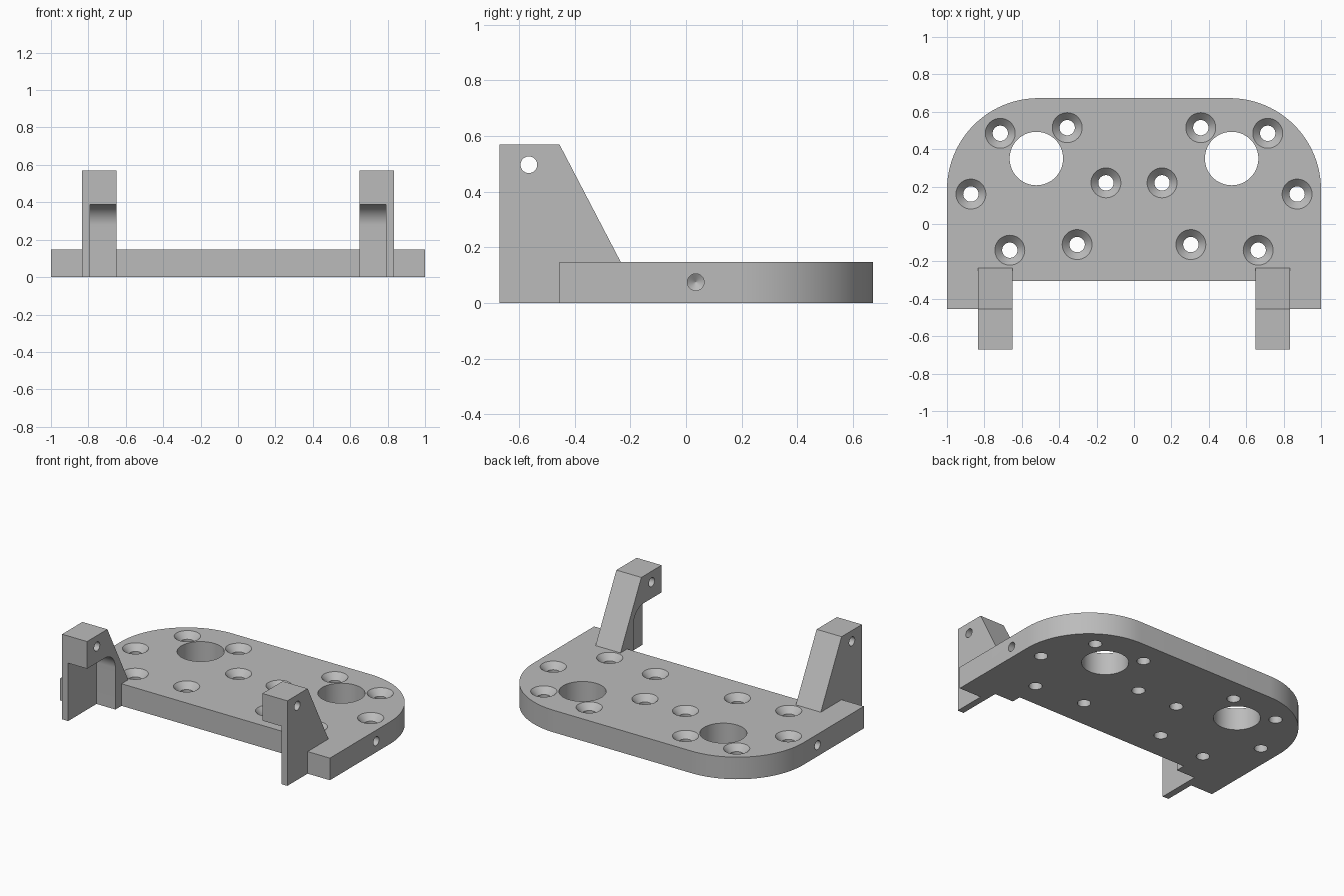
import bpy, bmesh, math
from mathutils import Matrix, Vector

old = bpy.data.objects.get("Cube")
if old:
    bpy.data.objects.remove(old, do_unlink=True)

grey = bpy.data.materials.new("plain grey")
grey.use_nodes = True
colour = (0.5, 0.5, 0.5, 1)
grey.diffuse_color = colour
grey.node_tree.nodes["Principled BSDF"].inputs["Base Color"].default_value = colour

THICK = 0.148
ALONG_X = Matrix.Rotation(math.pi / 2, 4, 'Y')


def make_object(name, bm):
    bmesh.ops.recalc_face_normals(bm, faces=bm.faces)
    mesh = bpy.data.meshes.new(name)
    bm.to_mesh(mesh)
    bm.free()
    obj = bpy.data.objects.new(name, mesh)
    bpy.context.collection.objects.link(obj)
    mesh.materials.append(grey)
    return obj


def prism(bm, points, sweep):
    """Extrude a closed outline along a vector."""
    face = bm.faces.new([bm.verts.new(p) for p in points])
    out = bmesh.ops.extrude_face_region(bm, geom=[face], use_keep_orig=True)
    verts = [v for v in out["geom"] if isinstance(v, bmesh.types.BMVert)]
    bmesh.ops.translate(bm, verts=verts, vec=sweep)


def lathe(bm, profile, matrix, sides=48):
    """Closed solid of stacked rings (radius, height)."""
    rings = []
    for r, h in profile:
        angles = [2 * math.pi * i / sides for i in range(sides)]
        rings.append([bm.verts.new(matrix @ Vector((r * math.cos(a), r * math.sin(a), h)))
                      for a in angles])
    for low, high in zip(rings, rings[1:]):
        for i in range(sides):
            j = (i + 1) % sides
            bm.faces.new((low[i], low[j], high[j], high[i]))
    bm.faces.new(rings[0])
    bm.faces.new(rings[-1])


def arc(cx, cy, r, start, steps=24):
    """Quarter circle, anticlockwise from the start angle in degrees."""
    angles = [math.radians(start + 90 * i / steps) for i in range(steps + 1)]
    return [(cx + r * math.cos(a), cy + r * math.sin(a)) for a in angles]


def carve(obj, cutter):
    cutter.hide_render = True
    mod = obj.modifiers.new("holes", 'BOOLEAN')
    mod.operation = 'DIFFERENCE'
    mod.solver = 'EXACT'
    mod.object = cutter
    bpy.ops.object.select_all(action='DESELECT')
    obj.select_set(True)
    bpy.context.view_layer.objects.active = obj
    bpy.ops.object.modifier_apply(modifier=mod.name)
    bpy.data.objects.remove(cutter, do_unlink=True)
    bpy.ops.object.shade_smooth_by_angle(angle=math.radians(25))


# Base plate: rounded back corners, front slots that hold the brackets
half = [(0.65, -0.305), (0.65, -0.235), (0.835, -0.235), (0.835, -0.455), (1, -0.455)]
half += arc(0.51, 0.183, 0.49, 0)
outline = half + [(-x, y) for x, y in reversed(half)]
bm = bmesh.new()
prism(bm, [(x, y, 0) for x, y in outline], (0, 0, THICK))
plate = make_object("base_plate", bm)

# Plate holes: countersunk screw holes, large openings, pointed side holes
screws = [(0.715, 0.485), (0.357, 0.515), (0.872, 0.16),
          (0.15, 0.22), (0.664, -0.14), (0.304, -0.11)]
countersunk = [(0.041, -0.1), (0.041, THICK - 0.04), (0.08, THICK), (0.08, THICK + 0.1)]
bm = bmesh.new()
for side in (1, -1):
    for x, y in screws:
        lathe(bm, countersunk, Matrix.Translation((side * x, y, 0)))
    lathe(bm, [(0.143, -0.1), (0.143, 0.3)], Matrix.Translation((side * 0.522, 0.35, 0)), 64)
    lathe(bm, [(0.001, 0.8), (0.03, 0.82), (0.03, 1.1)],
          Matrix.Translation((0, 0.035, 0.075)) @ Matrix.Scale(side, 4, (1, 0, 0)) @ ALONG_X)
carve(plate, make_object("plate_hole_cutter", bm))

# Brackets: sloped lugs, hollowed on the inner side with a rounded recess, and a pin hole
lug = [(-0.67, 0), (-0.67, 0.57), (-0.455, 0.57), (-0.235, THICK), (-0.235, 0)]
recess = [(-0.8, -0.1), (-0.37, -0.1)] + arc(-0.48, 0.278, 0.11, 0) + [(-0.8, 0.388)]
for side, label in ((1, "left"), (-1, "right")):
    bm = bmesh.new()
    prism(bm, [(side * 0.65, y, z) for y, z in lug], (side * 0.185, 0, 0))
    bracket = make_object(label + "_bracket", bm)
    bm = bmesh.new()
    prism(bm, [(side * 0.5, y, z) for y, z in recess], (side * 0.29, 0, 0))
    lathe(bm, [(0.03, -1.2), (0.03, 1.2)], Matrix.Translation((0, -0.565, 0.497)) @ ALONG_X)
    carve(bracket, make_object("bracket_cutter", bm))
